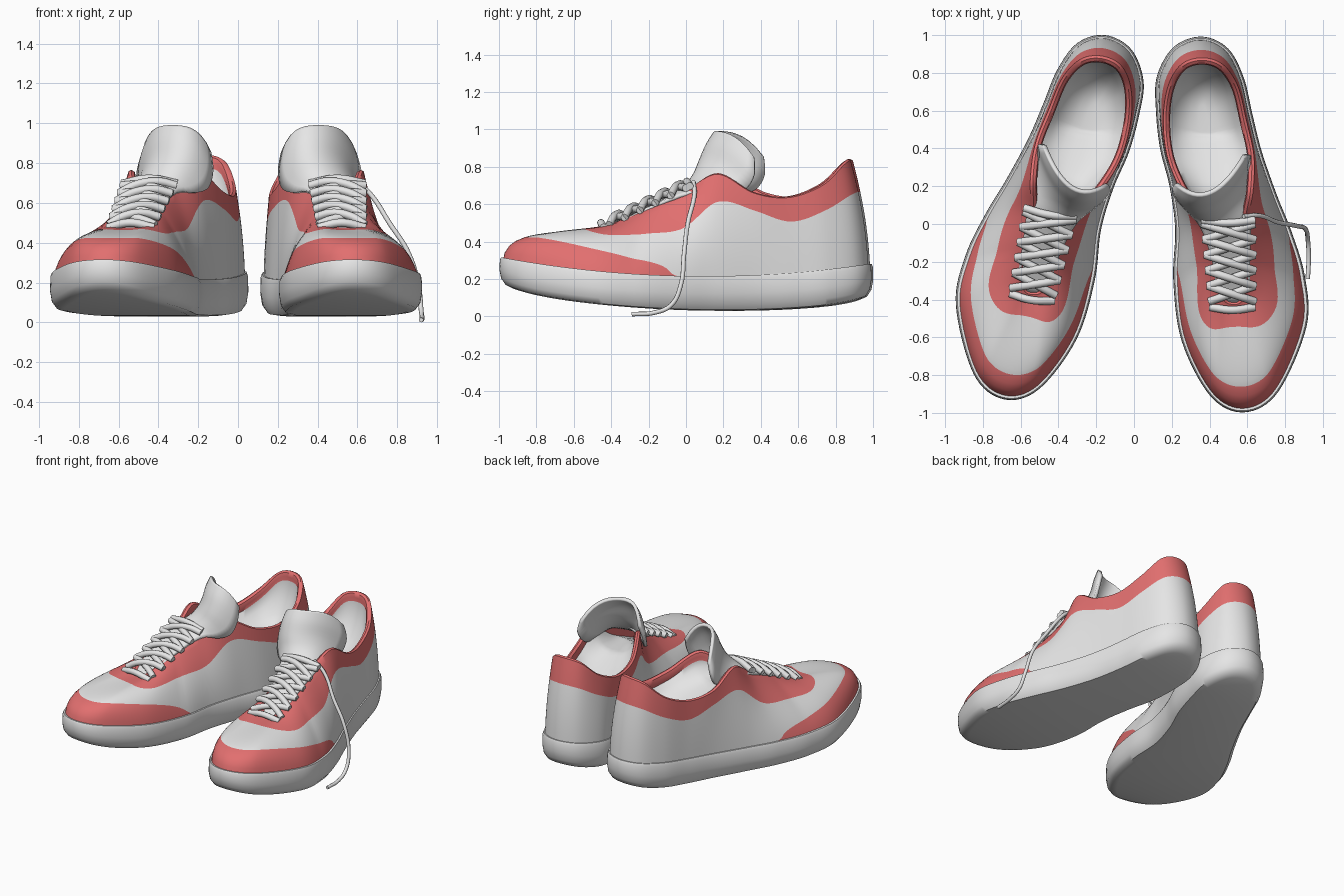
import bpy, bmesh, math
from mathutils import Matrix, Vector

if "Cube" in bpy.data.objects:
    bpy.data.objects.remove(bpy.data.objects["Cube"])


def material(name, rgb):
    m = bpy.data.materials.new(name)
    m.diffuse_color = (*rgb, 1)
    m.use_nodes = True
    m.node_tree.nodes["Principled BSDF"].inputs["Base Color"].default_value = m.diffuse_color
    return m


WHITE = material("off_white", (0.79, 0.79, 0.79))
RED = material("soft_red", (0.76, 0.16, 0.16))

# Control ring, heel -> outer side -> toe -> inner side:
# sole outline x, y | opening edge x, y, z | where the red trim starts (0..1)
RING = [
    (.36, .98, .36, .88, .835, .71), (.49, .92, .47, .845, .81, .71),
    (.57, .77, .55, .73, .70, .72), (.615, .58, .595, .55, .635, .70),
    (.665, .38, .635, .36, .66, .80), (.745, .15, .63, .17, .76, .74),
    (.825, -.05, .60, 0, .67, .57), (.893, -.28, .61, -.18, .585, .62),
    (.902, -.54, .61, -.34, .515, .65), (.755, -.88, .58, -.42, .48, .85),
    (.585, -.985, .53, -.44, .47, .90), (.415, -.905, .47, -.42, .48, .85),
    (.265, -.62, .435, -.34, .515, .65), (.22, -.30, .42, -.18, .585, .65),
    (.23, -.03, .375, 0, .67, .58), (.20, .20, .27, .14, .76, .74),
    (.15, .40, .18, .34, .66, .80), (.128, .60, .155, .55, .635, .70),
    (.133, .78, .18, .73, .70, .72), (.22, .93, .25, .845, .81, .71),
]
SUB = 8


def catmull(a, b, c, d, t):
    return tuple(.5 * (2 * q + (r - p) * t + (2 * p - 5 * q + 4 * r - s) * t * t
                       + (3 * q - p - 3 * r + s) * t ** 3)
                 for p, q, r, s in zip(a, b, c, d))


n = len(RING)
LOOP = [catmull(RING[i - 1], RING[i], RING[(i + 1) % n], RING[(i + 2) % n], k / SUB)
        for i in range(n) for k in range(SUB)]
N = len(LOOP)


def normals(pts):
    """Outward 2D normals of a closed ring."""
    out = []
    for i in range(len(pts)):
        t = Vector(pts[(i + 1) % len(pts)]) - Vector(pts[i - 1])
        out.append(Vector((-t.y, t.x)).normalized())
    return out


OUT_N = normals([p[:2] for p in LOOP])
IN_N = normals([p[2:4] for p in LOOP])


def sole_top(y):
    return .215 + .085 * (y - .1) ** 2


def sole_bottom(y):
    return .03 + .077 * (y - .2) ** 2 + .04 * y ** 8


def mix(a, b, t):
    return a + (b - a) * t


def clamp(t):
    return max(0, min(1, t))


def loft(name, rings, M, mat_rule, cap_first=False, cap_last=False, closed=True):
    """Skin a list of rings; caps are strips running across the foot."""
    bm = bmesh.new()
    vs = [[bm.verts.new(M @ Vector(p)) for p in r] for r in rings]
    m = len(rings[0])
    for j in range(len(rings) - 1):
        for i in range(m if closed else m - 1):
            k = (i + 1) % m
            f = bm.faces.new((vs[j][i], vs[j][k], vs[j + 1][k], vs[j + 1][i]))
            f.material_index = mat_rule(i, j)
    for r in ([vs[0]] if cap_first else []) + ([vs[-1]] if cap_last else []):
        for i in range(m // 2):
            quad = dict.fromkeys((r[i], r[i + 1], r[m - i - 1], r[-i % m]))
            if len(quad) > 2:
                bm.faces.new(list(quad))
    bmesh.ops.recalc_face_normals(bm, faces=bm.faces)
    me = bpy.data.meshes.new(name)
    bm.to_mesh(me)
    bm.free()
    me.materials.append(WHITE)
    me.materials.append(RED)
    me.shade_smooth()
    me.set_sharp_from_angle(angle=math.radians(45))
    ob = bpy.data.objects.new(name, me)
    bpy.context.collection.objects.link(ob)
    return ob


def cords(name, paths, radius, M):
    """Round cords along smooth paths."""
    cu = bpy.data.curves.new(name, 'CURVE')
    cu.dimensions = '3D'
    cu.bevel_depth, cu.bevel_resolution, cu.resolution_u = radius, 2, 6
    cu.use_fill_caps = True
    for path in paths:
        sp = cu.splines.new('BEZIER')
        sp.bezier_points.add(len(path) - 1)
        for bp, p in zip(sp.bezier_points, path):
            bp.co = M @ Vector(p)
            bp.handle_left_type = bp.handle_right_type = 'AUTO'
    cu.materials.append(WHITE)
    ob = bpy.data.objects.new(name, cu)
    bpy.context.collection.objects.link(ob)


def sole(side, M):
    prof = [(-.06, 0), (-.02, .03), (.003, .2), (.012, .5), (.01, .9), (.003, 1), (-.03, 1)]
    rings = []
    for off, f in prof:
        ring = []
        for p, nn in zip(LOOP, OUT_N):
            x, y = p[0] + nn.x * off, p[1] + nn.y * off
            ring.append((x, y, mix(sole_bottom(y), sole_top(y), f)))
        rings.append(ring)
    loft(side + "_sole", rings, M, lambda i, j: 0, cap_first=True, cap_last=True)


def upper(side, M):
    # toe band height around the ring, fading out along both sides
    band = []
    for i, p in enumerate(LOOP):
        end = -.07 if i < N // 2 else -.25
        band.append(max(.04, .46 * (max(0, end - p[1]) / (.98 + end)) ** .4))
    rings = [[] for _ in range(17)]
    for p, nn, a in zip(LOOP, OUT_N, band):
        ox, oy, ix, iy, iz, b = p
        s, heel = clamp((-oy - .3) / .6), clamp((oy - .1) / .4)
        z0 = sole_top(oy) - .02
        # wall profile: steep and flat-topped at the toe, sloping midfoot, upright heel
        l1 = mix(mix(.15, .03, s), .10, heel)
        l2 = mix(mix(.55, .32, s), .42, heel)
        h1, h2 = mix(.35, .85, s), mix(.65, .86, s)
        vlist = ([a * k / 4 for k in range(4)] + [mix(a, b, k / 8) for k in range(8)]
                 + [mix(b, 1, k / 4) for k in range(5)])
        for r, t in zip(rings, vlist):
            c1, c2, c3 = 3 * (1 - t) ** 2 * t, 3 * (1 - t) * t * t, t ** 3
            l = c1 * l1 + c2 * l2 + c3
            h = c1 * h1 + c2 * h2 + c3
            r.append((mix(ox - nn.x * .005, ix, l), mix(oy - nn.y * .005, iy, l), mix(z0, iz, h)))
    # rolled collar edge and red lining
    for inset, dz in ((.014, .006), (.03, -.004), (.036, -.03), (.032, -.06)):
        rings.append([(p[2] - q.x * inset, p[3] - q.y * inset, p[4] + dz)
                      for p, q in zip(LOOP, IN_N)])
    # padded insole: a shallow bowl rising towards the tongue
    last = rings[-1]
    for t in (.15, .35, .6, .85):
        ring = []
        for i, (x, y, z) in enumerate(last):
            floor = min(z, .48 + .12 * clamp((.5 - y) / .3))
            ring.append((mix(x, (x + last[-i][0]) / 2, t),
                         y - .25 * t * clamp((y - .45) / .4),
                         mix(z, floor, 1 - (1 - t) ** 3)))
        rings.append(ring)

    def rule(i, j):
        if j < 4:
            return int(max(band[i], band[(i + 1) % N]) > .06)
        return int(12 <= j < 20)
    loft(side + "_upper", rings, M, rule, cap_last=True)


def tongue(side, M):
    # centre x, y, z, half width, wrap of the wings
    path = [(.53, -.42, .455, .085, 0), (.515, -.2, .575, .10, 0), (.485, -.02, .68, .13, .03),
            (.44, .05, .75, .165, .11), (.415, .09, .83, .19, .17),
            (.41, .13, .92, .20, .18), (.405, .17, .985, .18, .15)]
    dense = []
    for i in range(len(path) - 1):
        q = [path[max(0, min(len(path) - 1, i + d))] for d in (-1, 0, 1, 2)]
        dense += [catmull(*q, k / 4) for k in range(4)]
    dense.append(path[-1])
    rings = []
    for cx, y, z, hw, back in dense:
        ws = [k / 8 - 1 for k in range(17)]
        rings.append([(cx + hw * w, y + back * (.8 * w * w + .5 * w),
                       z - back * (.2 * w * w + .7 * w ** 4)) for w in ws])
    ob = loft(side + "_tongue", rings, M, lambda i, j: 0, closed=False)
    mod = ob.modifiers.new("thickness", 'SOLIDIFY')
    mod.thickness, mod.offset = .022, 0


def laces(side, M):
    def eyelet(y, right):
        x = mix(.40, .36, (y + .42) / .42) if not right else .64
        return Vector((x, y, .485 + (y + .42) * .48))

    paths = []
    rows = 6
    ys = [-.41 + .41 * k / (rows - 1) for k in range(rows)]
    for k in range(rows - 1):
        for right in (False, True):
            a, b = eyelet(ys[k], right), eyelet(ys[k + 1], not right)
            lift = Vector((0, 0, .032 if right else .016))
            paths.append([a, a.lerp(b, .3) + lift, a.lerp(b, .7) + lift, b])
    # straight bars at the bottom and top of the lacing
    for y in (-.44, .02):
        a, b = eyelet(y, False), eyelet(y, True)
        paths.append([a, a.lerp(b, .5) + Vector((0, -.015, .025)), b])
    cords(side + "_laces", paths, .021, M)


RIGHT = Matrix.Identity(4)
# the left shoe is the mirrored right one, turned outwards
LEFT = (Matrix.Translation((-.43, .03, 0)) @ Matrix.Rotation(math.radians(-9.2), 4, 'Z')
        @ Matrix.Translation((.48, .01, 0)) @ Matrix.Scale(-1, 4, (1, 0, 0)))

for side, M in (("right", RIGHT), ("left", LEFT)):
    sole(side, M)
    upper(side, M)
    tongue(side, M)
    laces(side, M)

# untied lace end hanging to the floor beside the right shoe
cords("loose_lace", [[(.58, .04, .72), (.66, .045, .65), (.76, .01, .50), (.86, -.01, .34),
                      (.91, -.03, .16), (.92, -.08, .06), (.925, -.17, .02),
                      (.92, -.29, .012)]], .012, RIGHT)
